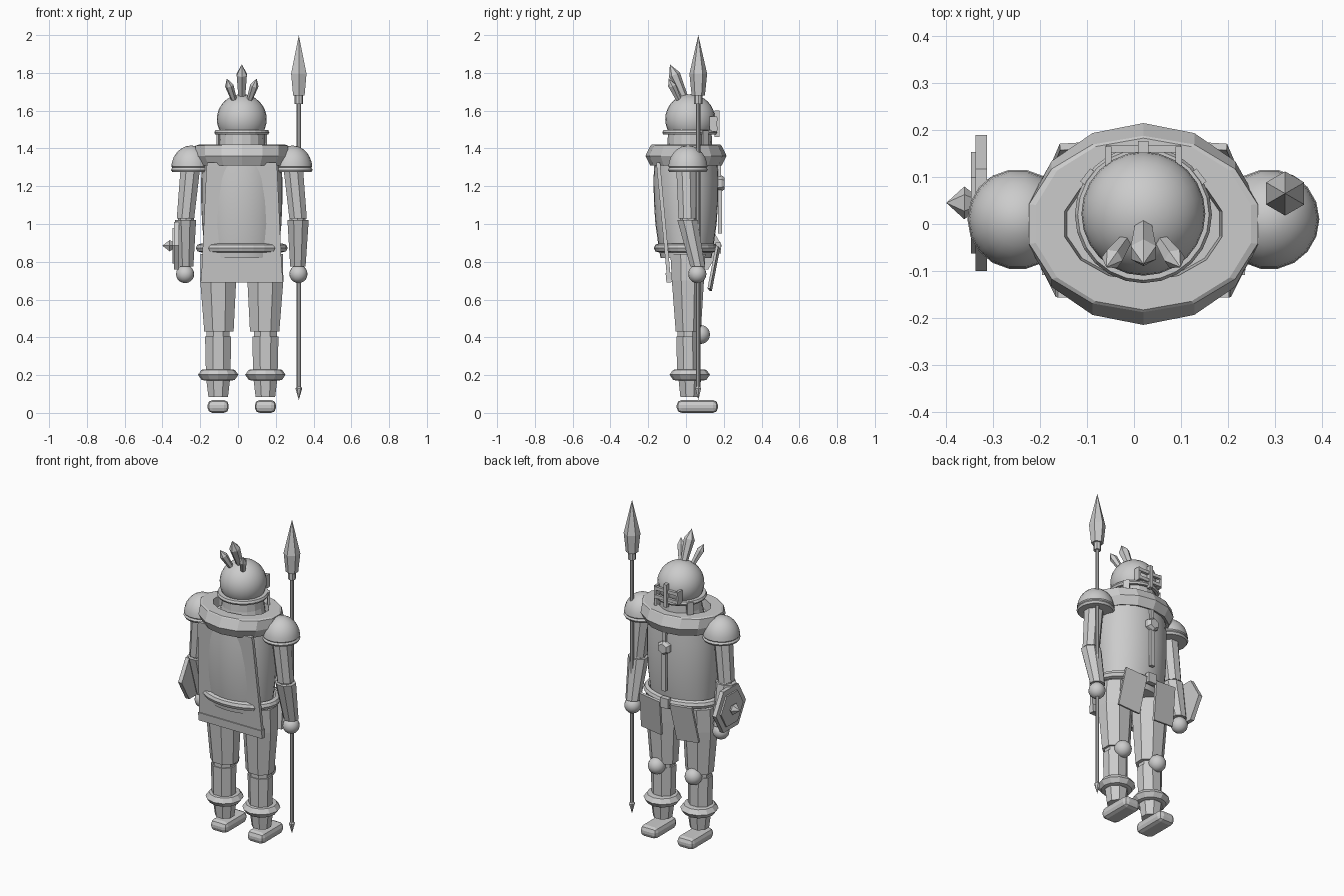
import bpy, bmesh, math
from mathutils import Vector, Matrix

if "Cube" in bpy.data.objects:
    bpy.data.objects.remove(bpy.data.objects["Cube"])

steel = bpy.data.materials.new("plain_grey")
steel.diffuse_color = (0.6, 0.6, 0.6, 1)
steel.use_nodes = True
steel.node_tree.nodes["Principled BSDF"].inputs["Base Color"].default_value = steel.diffuse_color
CX = 0.02  # middle of the body


def finish(name, bm, smooth=False):
    bmesh.ops.recalc_face_normals(bm, faces=bm.faces)
    me = bpy.data.meshes.new(name)
    bm.to_mesh(me)
    bm.free()
    me.materials.append(steel)
    ob = bpy.data.objects.new(name, me)
    bpy.context.collection.objects.link(ob)
    if smooth:
        bpy.ops.object.select_all(action='DESELECT')
        ob.select_set(True)
        bpy.context.view_layer.objects.active = ob
        bpy.ops.object.shade_smooth_by_angle(angle=math.radians(35))
    return ob


def loft(name, rings, n=8, phase=0.0, smooth=False, closed=False):
    """Stack of level ellipses (x, y, z, rx, ry); zero radius makes a point."""
    bm = bmesh.new()
    loops = []
    for x, y, z, rx, ry in rings:
        if rx == 0:
            loops.append([bm.verts.new((x, y, z))] * n)
        else:
            loops.append([bm.verts.new((x + rx * math.cos(phase + math.tau * i / n),
                                        y + ry * math.sin(phase + math.tau * i / n), z)) for i in range(n)])
    pairs = list(zip(loops, loops[1:])) + ([(loops[-1], loops[0])] if closed else [])
    for a, b in pairs:
        for i in range(n):
            j = (i + 1) % n
            vs = list(dict.fromkeys((a[i], a[j], b[j], b[i])))
            if len(vs) > 2:
                bm.faces.new(vs)
    if not closed:
        for lp, r in ((loops[0], rings[0]), (loops[-1], rings[-1])):
            if r[3]:
                bm.faces.new(lp)
    return finish(name, bm, smooth)


def axis_loft(name, a, b, profile, n=6):
    """Loft along a to b from (fraction, radius) pairs."""
    a, b = Vector(a), Vector(b)
    length = (b - a).length
    ob = loft(name, [(0, 0, t * length, r, r) for t, r in profile], n, math.pi / 2)
    q = (b - a).to_track_quat('Z', 'Y')
    ob.data.transform(Matrix.Translation(a) @ q.to_matrix().to_4x4())
    return ob


def ball(name, c, r, u=20, v=12):
    bm = bmesh.new()
    bmesh.ops.create_uvsphere(bm, u_segments=u, v_segments=v, radius=r,
                              matrix=Matrix.Translation(c))
    return finish(name, bm, True)


def box(name, c, size, rot=(0, 0, 0), bevel=0):
    bm = bmesh.new()
    bmesh.ops.create_cube(bm, size=1, matrix=Matrix.Diagonal((*size, 1)))
    if bevel:
        bmesh.ops.bevel(bm, geom=bm.edges[:], offset=bevel, segments=2, profile=0.5, affect='EDGES')
    m = Matrix.Translation(c)
    for angle, ax in zip(rot, 'XYZ'):
        m = m @ Matrix.Rotation(angle, 4, ax)
    bm.transform(m)
    return finish(name, bm)


# Torso, neck, belt and collar
loft("torso", [(CX, 0, .82, .195, .135), (CX, 0, .9, .2, .148), (CX, 0, 1.0, .21, .162),
               (CX, 0, 1.12, .215, .17), (CX, 0, 1.24, .215, .172), (CX, 0, 1.36, .205, .165)],
     28, smooth=True)
loft("neck", [(CX, .015, 1.34, .14, .125), (CX, .02, 1.42, .122, .118), (CX, .02, 1.50, .118, .115)], 16)
loft("belt", [(CX, 0, .85, .215, .145), (CX, 0, .855, .235, .163), (CX, 0, .873, .243, .17),
              (CX, 0, .89, .235, .163), (CX, 0, .897, .215, .145), (CX, 0, .873, .19, .125)],
     24, closed=True)
loft("collar", [(CX, 0, 1.31, .225, .19), (CX, 0, 1.36, .25, .215), (CX, 0, 1.415, .25, .188),
                (CX, 0, 1.42, .235, .183), (CX, 0, 1.42, .172, .122), (CX, 0, 1.34, .165, .115)],
     14, math.pi / 2, closed=True)

# Chest strap with a six-sided clasp, belt buckle
box("chest_strap", (CX, .18, 1.08), (.028, .02, .26))
box("upper_strap", (CX, .175, 1.26), (.02, .02, .14))
axis_loft("strap_clasp", (CX, .165, 1.215), (CX, .205, 1.215), [(0, .042), (.6, .042), (1, .03)])
box("belt_buckle", (CX, .17, .873), (.055, .03, .06))

# Skirt plates hanging in front of the thighs
for s in (-1, 1):
    box("skirt_plate", (CX + s * .115, .147, .765), (.145, .014, .23),
        (-.19, s * -.08, s * -.08))

# Back cape: slanted sheet that widens towards the hem
bm = bmesh.new()
outer = []
for z, y, w in ((1.325, -.157, .182), (1.3, -.155, .187), (.74, -.103, .213), (.69, -.098, .218)):
    outer.append([bm.verts.new((CX + s * w, y + d, z)) for s, d in
                  ((-1, 0), (1, 0), (1, .02), (-1, .02))])
for a, b in zip(outer, outer[1:]):
    for i in range(4):
        bm.faces.new((a[i], a[i - 1], b[i - 1], b[i]))
bm.faces.new(outer[0])
bm.faces.new(outer[-1])
finish("cape", bm)
box("cape_hem", (CX, -.09, .717), (.432, .032, .05), (.09, 0, 0))

# Head, helmet brim and face guard
ball("helmet", (CX, .022, 1.555), .132, 24, 16)
loft("helmet_brim", [(CX, .02, 1.473, .125, .125), (CX, .02, 1.473, .14, .14), (CX, .02, 1.484, .146, .146),
                     (CX, .02, 1.497, .14, .14), (CX, .02, 1.497, .11, .11)], 24, closed=True)
box("nose_guard", (CX, .164, 1.53), (.022, .026, .14))
for z in (1.505, 1.555):
    box("guard_bar", (CX, .16, z), (.16, .016, .02))
for s in (-1, 1):
    box("guard_post", (CX + s * .075, .145, 1.53), (.014, .04, .08))
    box("cheek_strap", (CX + s * .118, .1, 1.45), (.035, .015, .09), (0, 0, s * -.9))

# Helmet crest spikes
spike = [(0, .6), (.72, 1), (1, 0)]
axis_loft("crest_spike", (CX, .0, 1.65), (CX, -.085, 1.845), [(t, r * .031) for t, r in spike])
for s in (-1, 1):
    axis_loft("side_crest_spike", (CX + s * .035, -.03, 1.64), (CX + s * .079, -.092, 1.77),
              [(t, r * .023) for t, r in spike])

# Arms
for side, s in (("left", -1), ("right", 1)):
    x = CX + s * .268
    dome = [(x, .01, 1.275, .085, .085), (x, .01, 1.275, .1, .1), (x, .01, 1.287, .107, .107),
            (x, .01, 1.298, .1, .1)]
    dome += [(x, .01, 1.298 + .117 * math.sin(a), .105 * math.cos(a), .105 * math.cos(a))
             for a in (.05, .25, .5, .75, 1.0, 1.25, 1.42)] + [(x, .01, 1.415, 0, 0)]
    loft(side + "_shoulder", dome, 18, smooth=True)
    x = CX + s * .29
    loft(side + "_upper_arm", [(x - s * .018, 0, 1.3, .056, .056), (x + s * .008, .007, 1.03, .05, .05)],
         8, math.pi / 8)
    loft(side + "_elbow", [(x + s * .005, .01, 1.04, .042, .042), (x + s * .005, .013, 1.01, .042, .042)], 8)
    loft(side + "_forearm", [(x + s * .008, .008, 1.02, .061, .058), (x + s * .007, .062, .775, .044, .042)],
         8, math.pi / 8)
    ball(side + "_hand", (x + s * .01, .06, .735), .048, 16, 10)

# Legs
for side, s in (("left", -1), ("right", 1)):
    x = CX + s * .125
    loft(side + "_thigh", [(x, .01, .84, .1, .1), (x, .01, .7, .103, .092), (x - s * .004, .012, .43, .084, .072)],
         8, math.pi / 8)
    loft(side + "_knee", [(x, .012, .45, .066, .062), (x, .012, .385, .066, .062)], 8, math.pi / 8)
    ball(side + "_knee_guard", (x, .077, .415), .05, 16, 10)
    loft(side + "_shin", [(x, .01, .405, .075, .066), (x, .012, .2, .07, .064)], 8, math.pi / 8)
    loft(side + "_boot_cuff", [(x, .02, .172, .075, .075), (x, .02, .175, .088, .088), (x, .02, .202, .107, .107),
                               (x, .02, .228, .088, .088), (x, .02, .23, .07, .07)], 12)
    loft(side + "_boot", [(x, .02, .19, .07, .066), (x, .02, .085, .056, .054)], 8, math.pi / 8)
    box(side + "_foot", (x, .06, .034), (.112, .218, .068), bevel=.026)

# Spear
SX, SY = .322, .065
loft("spear_shaft", [(SX, SY, .12, .011, .011), (SX, SY, 1.66, .011, .011)], 8)
loft("spear_butt", [(SX, SY, .068, 0, 0), (SX, SY, .13, .018, .018), (SX, SY, .14, .011, .011)], 6)
loft("spear_socket", [(SX, SY, 1.635, .022, .022), (SX, SY, 1.69, .022, .022)], 8)
loft("spear_blade", [(SX, SY, 1.68, .035, .035), (SX, SY, 1.795, .047, .047), (SX, SY, 2.0, 0, 0)],
     6, math.pi / 2)

# Six-sided shield with raised centre and spike
for name, x0, x1, prof in (
        ("shield", -.313, -.338, [(0, .145), (1, .145)]),
        ("shield_panel", -.335, -.347, [(0, .108), (1, .108)]),
        ("shield_spike", -.345, -.4, [(0, .022), (.3, .035), (1, 0)])):
    ob = axis_loft(name, (0, 0, 0), (x1 - x0, 0, 0), prof)
    flat = max(abs(v.co.y) for v in ob.data.vertices)
    high = max(abs(v.co.z) for v in ob.data.vertices)
    turn = Matrix.Rotation(math.pi / 2, 4, 'X') if high > flat else Matrix.Identity(4)
    ob.data.transform(Matrix.Translation((x0, .045, .885)) @ turn)
